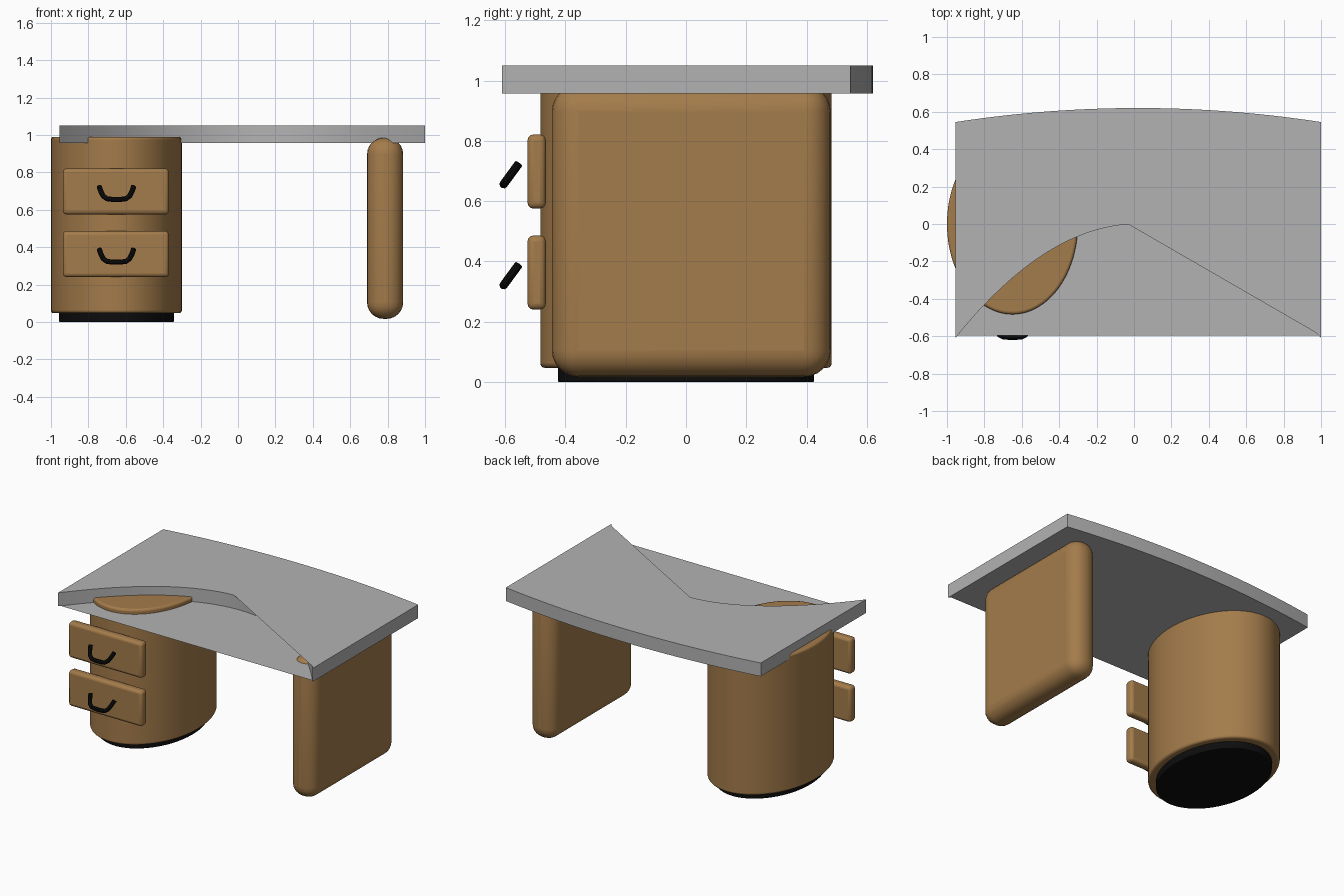
import bpy
import bmesh
from math import radians

cube = bpy.data.objects.get("Cube")
if cube:
    bpy.data.objects.remove(cube, do_unlink=True)


def material(name, rgb):
    mat = bpy.data.materials.new(name)
    mat.use_nodes = True
    mat.diffuse_color = (*rgb, 1)
    bsdf = next(n for n in mat.node_tree.nodes if n.type == "BSDF_PRINCIPLED")
    bsdf.inputs["Base Color"].default_value = (*rgb, 1)
    bsdf.inputs["Roughness"].default_value = 0.6
    return mat


WOOD = material("warm wood", (0.37, 0.2, 0.07))
GREY = material("light grey", (0.45, 0.45, 0.45))
BLACK = material("black", (0.004, 0.004, 0.004))


def finish(obj, name, mat, bevel=0, segments=3):
    obj.name = name
    obj.data.materials.append(mat)
    if bevel:
        mod = obj.modifiers.new("Rounded edges", "BEVEL")
        mod.width, mod.segments = bevel, segments
        mod.limit_method, mod.angle_limit = "ANGLE", radians(40)
    bpy.ops.object.select_all(action="DESELECT")
    obj.select_set(True)
    bpy.context.view_layer.objects.active = obj
    bpy.ops.object.shade_smooth_by_angle(angle=radians(35))
    return obj


def box(name, lo, hi, mat, bevel, segments):
    centre = [(a + b) / 2 for a, b in zip(lo, hi)]
    bpy.ops.mesh.primitive_cube_add(size=1, location=centre)
    obj = bpy.context.object
    for v in obj.data.vertices:
        v.co = [c * (b - a) for c, a, b in zip(v.co, lo, hi)]
    return finish(obj, name, mat, bevel, segments)


def oval(name, rx, ry, z0, z1, mat, bevel):
    bpy.ops.mesh.primitive_cylinder_add(vertices=96, radius=1, depth=1,
                                        location=(-0.65, 0, (z0 + z1) / 2))
    obj = bpy.context.object
    for v in obj.data.vertices:
        v.co = (v.co.x * rx, v.co.y * ry, v.co.z * (z1 - z0))
    return finish(obj, name, mat, bevel)


# Desk top: curved front wall, bowed back, overhanging top and straight-fronted underside
MID, HALF, LOW, HIGH, STEPS = 0.0225, 0.9775, 0.957, 1.05, 160
xs = [MID + HALF * (2 * i / STEPS - 1) for i in range(STEPS + 1)]


def arc(x):
    return -0.61 * ((x - MID) / HALF) ** 2


def back(x):
    return 0.62 - 0.075 * ((x - MID) / HALF) ** 2


def top_front(x):
    a, b = -0.03, 0.98
    if a < x < b:
        return arc(a) + (arc(b) - arc(a)) * (x - a) / (b - a)
    return arc(x)


def low_front(x):
    return min(arc(x), arc(xs[1]))


bm = bmesh.new()


def strip(line_a, line_b):
    a = [bm.verts.new(p) for p in line_a]
    b = [bm.verts.new(p) for p in line_b]
    for i in range(len(a) - 1):
        bm.faces.new((a[i], a[i + 1], b[i + 1], b[i]))


def edge(rule, z):
    return [(x, rule(x), z) for x in xs]


strip(edge(top_front, HIGH), edge(back, HIGH))
strip(edge(back, LOW), edge(low_front, LOW))
strip(edge(arc, LOW), edge(arc, HIGH))
strip(edge(back, HIGH), edge(back, LOW))
for x, ys in ((xs[0], (back, arc)), (xs[-1], (arc, back))):
    strip(*[[(x, f(x), z) for f in ys] for z in (LOW, HIGH)])
bmesh.ops.remove_doubles(bm, verts=bm.verts, dist=0.00001)
mesh = bpy.data.meshes.new("desk_top")
bm.to_mesh(mesh)
bm.free()
desk_top = bpy.data.objects.new("desk_top", mesh)
bpy.context.collection.objects.link(desk_top)
finish(desk_top, "desk_top", GREY)

# Oval pedestal on a recessed plinth, and the rounded slab leg
oval("pedestal", 0.35, 0.483, 0.047, 0.99, WOOD, 0.014)
oval("plinth", 0.307, 0.425, 0, 0.06, BLACK, 0.005)
box("side_leg", (0.69, -0.445, 0.017), (0.883, 0.48, 0.985), WOOD, 0.088, 6)


# Drawers with tilted U-shaped handles
def handle(name, z):
    half = [(0.092, 1), (0.083, 0.62), (0.07, 0.25), (0.05, 0.04), (0.025, 0)]
    path = [(-w, t) for w, t in half] + [(w, t) for w, t in reversed(half)]
    curve = bpy.data.curves.new(name, "CURVE")
    curve.dimensions = "3D"
    curve.bevel_depth, curve.bevel_resolution = 0.014, 3
    curve.use_fill_caps = True
    spline = curve.splines.new("POLY")
    spline.points.add(len(path) - 1)
    for point, (w, t) in zip(spline.points, path):
        point.co = (-0.65 + w, -0.605 + 0.05 * t, z + 0.068 * t, 1)
    obj = bpy.data.objects.new(name, curve)
    bpy.context.collection.objects.link(obj)
    bpy.ops.object.select_all(action="DESELECT")
    obj.select_set(True)
    bpy.context.view_layer.objects.active = obj
    bpy.ops.object.convert(target="MESH")
    finish(bpy.context.object, name, BLACK)


for label, z in (("lower", 0.24), ("upper", 0.575)):
    box(label + "_drawer", (-0.936, -0.526, z), (-0.37, -0.465, z + 0.246), WOOD, 0.02, 3)
    handle(label + "_handle", z + 0.081)
